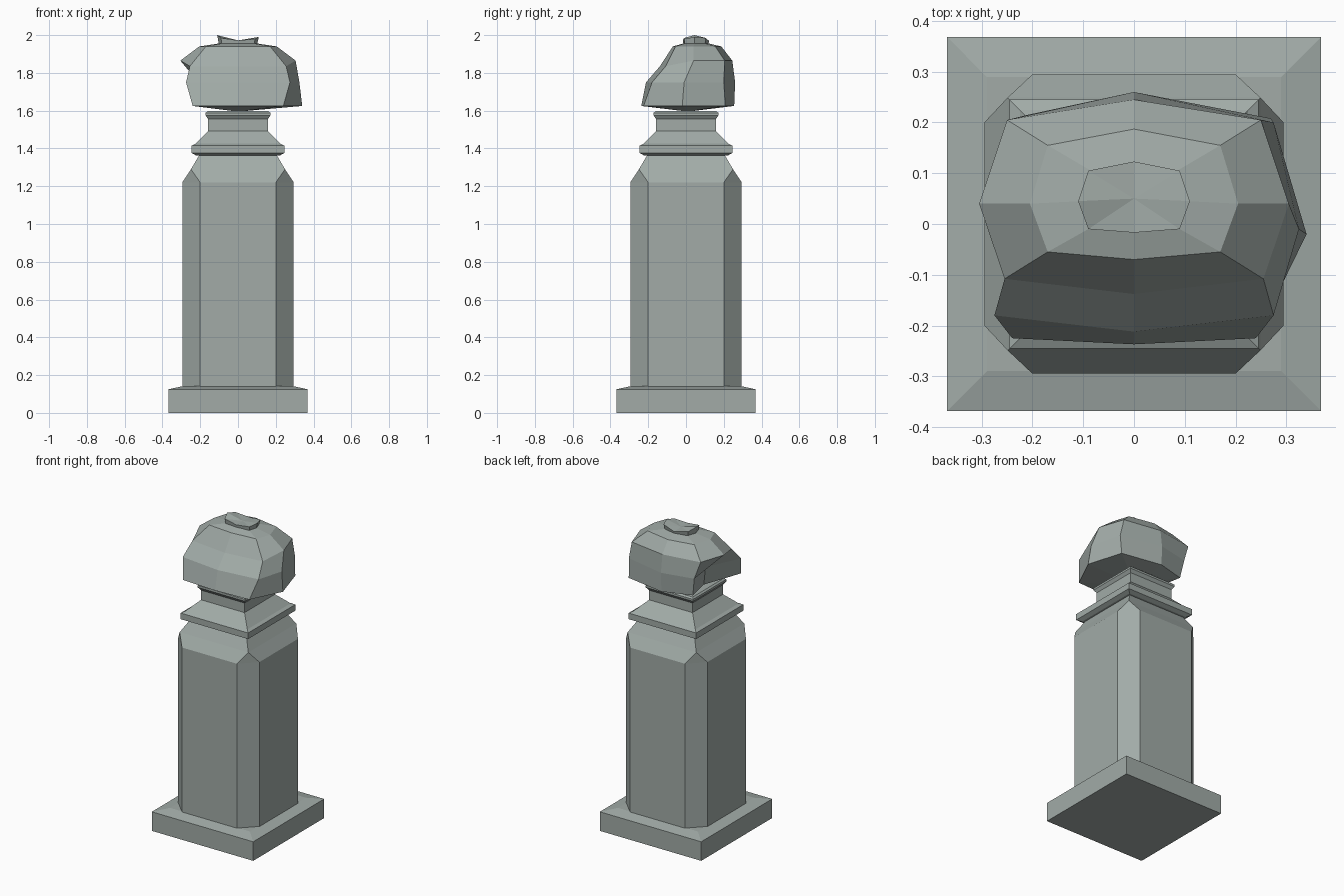
import bpy, bmesh

if "Cube" in bpy.data.objects:
    bpy.data.objects.remove(bpy.data.objects["Cube"])

stone = bpy.data.materials.new("grey_green_stone")
stone.diffuse_color = (0.36, 0.41, 0.39, 1)
stone.use_nodes = True
stone.node_tree.nodes["Principled BSDF"].inputs["Base Color"].default_value = stone.diffuse_color


def loft(name, rings, bottom=None, top=None):
    """Join rings of equal length; close the ends with a face or a centre point."""
    bm = bmesh.new()
    vs = [[bm.verts.new(p) for p in r] for r in rings]
    n = len(vs[0])
    for a, b in zip(vs, vs[1:]):
        for i in range(n):
            j = (i + 1) % n
            bm.faces.new((a[i], a[j], b[j], b[i]))
    for ring, tip in ((vs[0], bottom), (vs[-1], top)):
        if tip:
            c = bm.verts.new(tip)
            for i in range(n):
                bm.faces.new((ring[i], ring[(i + 1) % n], c))
        else:
            bm.faces.new(ring)
    bmesh.ops.remove_doubles(bm, verts=bm.verts, dist=0.0005)
    bmesh.ops.recalc_face_normals(bm, faces=bm.faces)
    me = bpy.data.meshes.new(name)
    bm.to_mesh(me)
    bm.free()
    me.materials.append(stone)
    ob = bpy.data.objects.new(name, me)
    bpy.context.collection.objects.link(ob)
    return ob


def square(h, z):
    return [(-h, -h, z), (h, -h, z), (h, h, z), (-h, h, z)]


def octagon(h, c, z):
    return [(-c, -h, z), (c, -h, z), (h, -c, z), (h, c, z),
            (c, h, z), (-c, h, z), (-h, c, z), (-h, -c, z)]


# base slab with a slightly sloping top
loft("base_slab", [square(0.368, 0), square(0.368, 0.125), square(0.29, 0.142)])

# chamfered shaft whose corners run out into a square shoulder
loft("shaft", [octagon(0.295, 0.2, 0.13), octagon(0.295, 0.2, 1.22),
               octagon(0.249, 0.249, 1.29), octagon(0.205, 0.205, 1.365)])

# square collar moulding and neck
loft("neck_moulding", [square(h, z) for h, z in (
    (0.22, 1.362), (0.245, 1.375), (0.245, 1.415), (0.225, 1.425), (0.158, 1.492),
    (0.158, 1.555), (0.172, 1.575), (0.172, 1.588), (0.162, 1.597))])

# rough carved head: columns run front, front right, right, back right, back, ...
def head_ring(front, fr, side, br, back, z):
    pts = [(0, front), fr, side, br, (0, back)]
    pts += [(-x, y) for x, y in (br, side, fr)]
    return [(x, y, z) for x, y in pts]


rings = [
    head_ring(-0.237, (0.24, -0.225), (0.34, -0.02), (0.27, 0.208), 0.255, 1.625),
    head_ring(-0.212, (0.275, -0.18), (0.325, -0.01), (0.275, 0.2), 0.26, 1.75),
    head_ring(-0.138, (0.255, -0.108), (0.305, 0.04), (0.25, 0.205), 0.245, 1.865),
    head_ring(-0.07, (0.17, -0.055), (0.205, 0.04), (0.17, 0.155), 0.187, 1.94),
    head_ring(-0.017, (0.09, -0.01), (0.105, 0.045), (0.085, 0.105), 0.123, 1.955),
]
for i in (0, 1, 7):                      # lower the front brow
    x, y, _ = rings[2][i]
    rings[2][i] = (x, y, 1.835)
# broken hollow on the left side below the brow
rings[0][6] = (-0.15, 0.03, 1.625)
rings[1][6] = (-0.17, 0.04, 1.75)
rings[0][5] = (-0.19, 0.2, 1.63)
rings[1][5] = (-0.21, 0.215, 1.75)
loft("carved_head", rings, bottom=(0, 0.01, 1.595))

# small saddle-shaped knob on top
low = head_ring(-0.012, (0.085, -0.006), (0.1, 0.045), (0.08, 0.1), 0.115, 1.945)
high = head_ring(-0.017, (0.09, -0.01), (0.11, 0.045), (0.09, 0.105), 0.123, 1.98)
for i, z in enumerate((1.972, 1.98, 1.99, 1.985, 1.968, 1.985, 2.0, 1.985)):
    high[i] = (high[i][0], high[i][1], z)
loft("top_knob", [low, high], top=(0, 0.05, 1.972))
